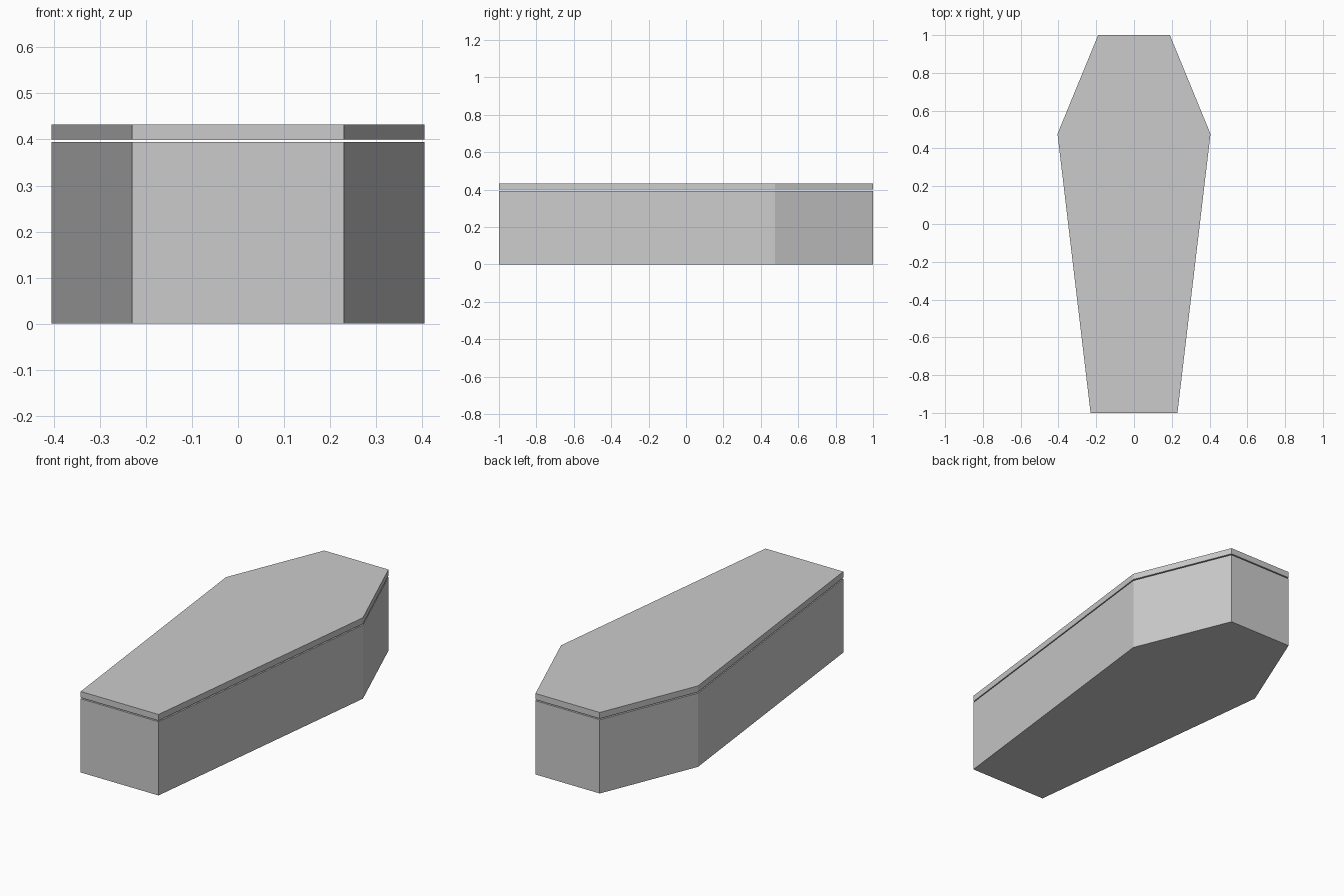
import bpy
import bmesh

if "Cube" in bpy.data.objects:
    bpy.data.objects.remove(bpy.data.objects["Cube"])

# Right half of the coffin outline, foot to head (x, y)
HALF = [(0.23, -1.0), (0.405, 0.477), (0.19, 1.0)]
OUTLINE = HALF + [(-x, y) for x, y in reversed(HALF)]


def prism(name, z0, z1):
    """Extrude the coffin outline from z0 up to z1."""
    bm = bmesh.new()
    base = bm.faces.new([bm.verts.new((x, y, z0)) for x, y in OUTLINE])
    ext = bmesh.ops.extrude_face_region(bm, geom=[base], use_keep_orig=True)
    top = [v for v in ext["geom"] if isinstance(v, bmesh.types.BMVert)]
    bmesh.ops.translate(bm, verts=top, vec=(0, 0, z1 - z0))
    bmesh.ops.recalc_face_normals(bm, faces=bm.faces)
    mesh = bpy.data.meshes.new(name)
    bm.to_mesh(mesh)
    bm.free()
    obj = bpy.data.objects.new(name, mesh)
    bpy.context.collection.objects.link(obj)
    return obj


# Box and the lid hovering just above it
prism("coffin_body", 0.0, 0.394)
prism("coffin_lid", 0.40, 0.433)
